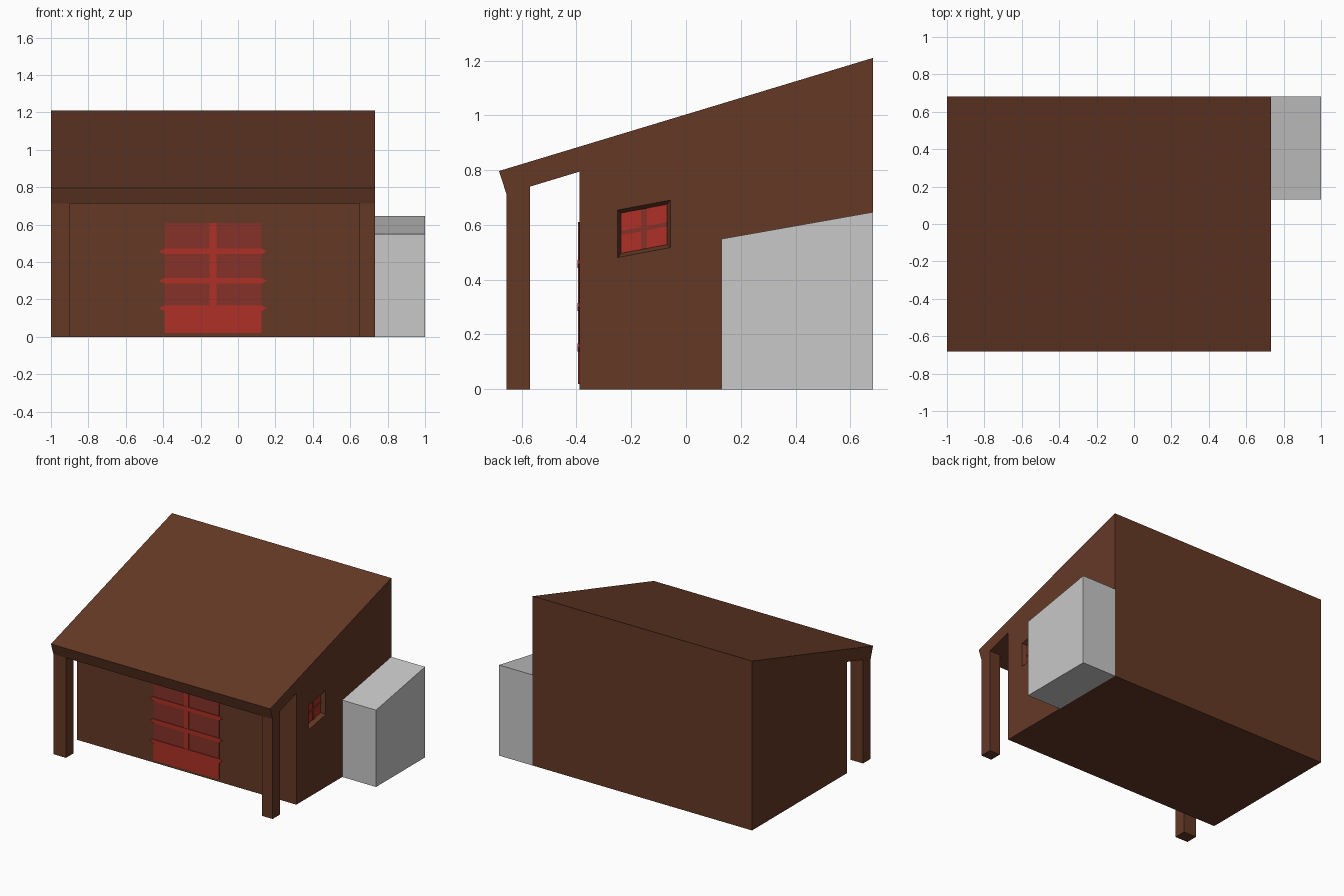
import bpy
import bmesh
from mathutils import Vector

if "Cube" in bpy.data.objects:
    bpy.data.objects.remove(bpy.data.objects["Cube"])


def make_material(name, rgb):
    linear = [((c / 255 + 0.055) / 1.055) ** 2.4 for c in rgb]
    mat = bpy.data.materials.new(name)
    mat.use_nodes = True
    mat.diffuse_color = (*linear, 1)
    mat.node_tree.nodes["Principled BSDF"].inputs["Base Color"].default_value = (*linear, 1)
    return mat


BROWN = make_material("brown wood", (101, 57, 38))
RED = make_material("red paint", (173, 48, 38))
DARK_RED = make_material("dark red panes", (134, 50, 40))
GREY = make_material("light grey", (200, 200, 200))


def loft(name, ring_a, ring_b, mat):
    """Closed solid between two matching rings of points."""
    bm = bmesh.new()
    a = [bm.verts.new(p) for p in ring_a]
    b = [bm.verts.new(p) for p in ring_b]
    bm.faces.new(a)
    bm.faces.new(b)
    for i in range(len(a)):
        j = (i + 1) % len(a)
        bm.faces.new((a[i], a[j], b[j], b[i]))
    bmesh.ops.recalc_face_normals(bm, faces=bm.faces)
    mesh = bpy.data.meshes.new(name)
    bm.to_mesh(mesh)
    bm.free()
    mesh.materials.append(mat)
    obj = bpy.data.objects.new(name, mesh)
    bpy.context.collection.objects.link(obj)
    return obj


def along_x(name, profile, x0, x1, mat):
    """Extrude a (y, z) profile along x."""
    return loft(name, [(x0, y, z) for y, z in profile], [(x1, y, z) for y, z in profile], mat)


def on_front(name, outline, depth, mat):
    """Thin plate with an (x, z) outline on the front wall."""
    return loft(name, [(x, WALL, z) for x, z in outline],
                [(x, WALL - depth, z) for x, z in outline], mat)


def rect(a0, a1, b0, b1):
    return [(a0, b0), (a1, b0), (a1, b1), (a0, b1)]


LEFT, RIGHT, WALL, BACK = 0.733, -1.0, -0.388, 0.683

# House body with the sloped roof and overhang in one profile
house = along_x("house_body", [(WALL, 0), (BACK, 0), (BACK, 1.21), (-0.683, 0.797),
                               (-0.656, 0.714), (WALL, 0.795)], RIGHT, LEFT, BROWN)

# Porch posts
for name, x0, x1 in (("right_post", RIGHT, -0.9), ("left_post", 0.65, LEFT)):
    along_x(name, [(-0.656, 0), (-0.57, 0), (-0.57, 0.745), (-0.656, 0.72)], x0, x1, BROWN)

# Side annex with sloped top
along_x("side_annex", [(0.13, 0), (BACK, 0), (BACK, 0.647), (0.13, 0.549)], LEFT, 1.0, GREY)


# Slanted side window: outline follows the slope of the annex roof
def slanted(y0, y1, z0, z1):
    return [(y, z + 0.19 * (y + 0.25)) for y, z in rect(y0, y1, z0, z1)]


SILL = LEFT - 0.035
outer = slanted(-0.25, -0.056, 0.48, 0.655)
inner = slanted(-0.237, -0.069, 0.494, 0.641)
cutter = loft("window_cutter", [(LEFT + 0.002, y, z) for y, z in outer],
              [(SILL, y, z) for y, z in inner], BROWN)
cutter.hide_render = True
cut = house.modifiers.new("window_opening", "BOOLEAN")
cut.operation = "DIFFERENCE"
cut.solver = "EXACT"
cut.object = cutter
bpy.context.view_layer.objects.active = house
bpy.ops.object.modifier_apply(modifier=cut.name)
bpy.data.objects.remove(cutter)

along_x("window_panes", inner, SILL - 0.002, SILL + 0.004, RED)
along_x("window_upright", slanted(-0.164, -0.143, 0.494, 0.641), SILL, SILL + 0.008, DARK_RED)
along_x("window_crossbar", slanted(-0.237, -0.069, 0.56, 0.576), SILL, SILL + 0.008, DARK_RED)

# Front door: panes, lower panel, upright and pointed crossbars
on_front("door_panes", rect(-0.393, 0.125, 0.02, 0.61), 0.003, DARK_RED)
on_front("door_lower_panel", rect(-0.393, 0.125, 0.02, 0.15), 0.006, RED)
on_front("door_upright", rect(-0.152, -0.115, 0.15, 0.61), 0.006, RED)
for i, z in enumerate((0.153, 0.3, 0.457)):
    h = 0.015
    on_front(f"door_crossbar_{i + 1}",
             [(-0.423, z), (-0.395, z - h), (0.127, z - h), (0.152, z),
              (0.127, z + h), (-0.395, z + h)], 0.008, RED)
